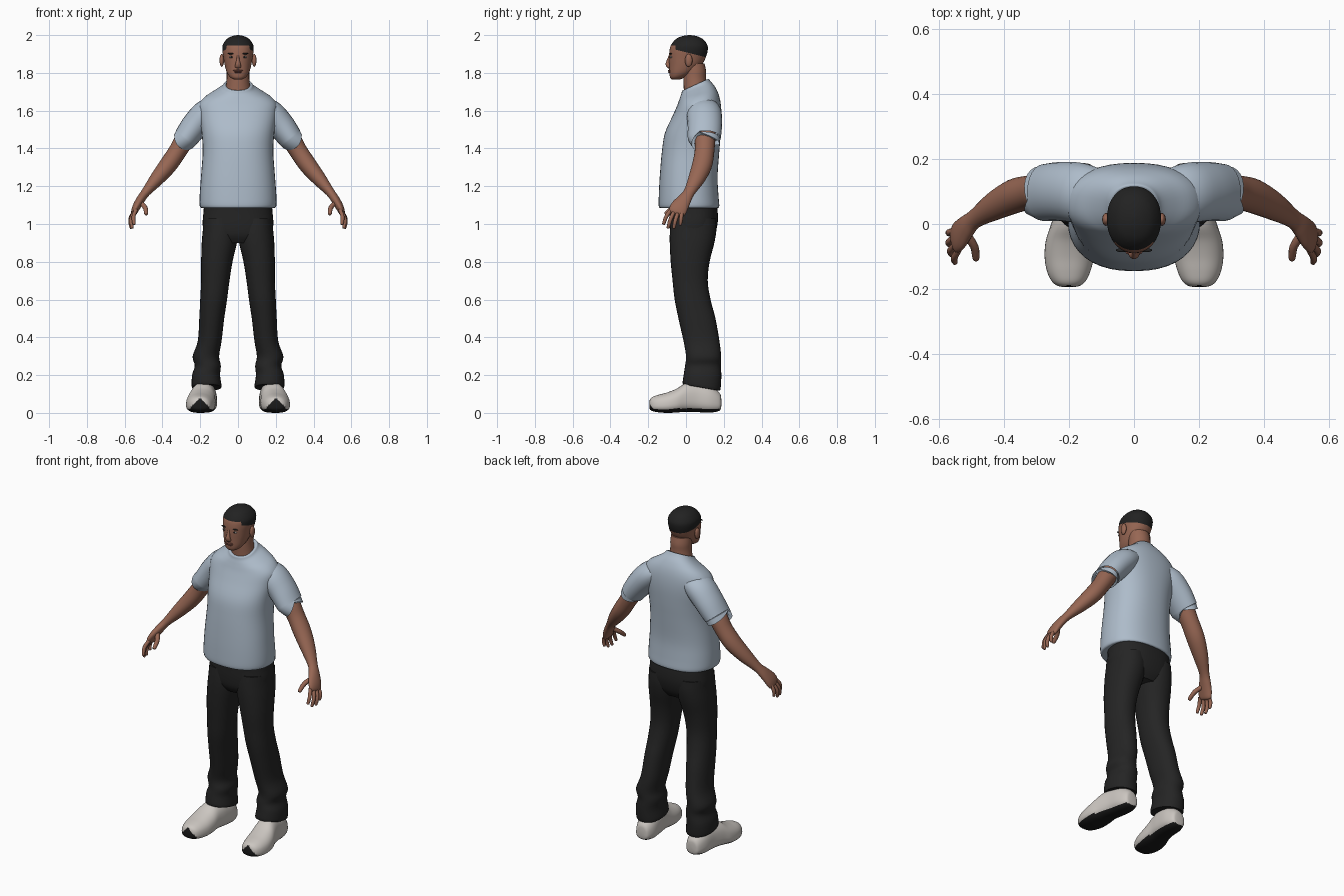
import bpy, bmesh, math
from mathutils import Vector

X, Y, Z = Vector((1, 0, 0)), Vector((0, 1, 0)), Vector((0, 0, 1))


def material(name, rgb):
    m = bpy.data.materials.new(name)
    m.diffuse_color = (*rgb, 1)
    return m


SKIN = material("brown skin", (0.31, 0.135, 0.088))
LIP = material("lip brown", (0.2, 0.075, 0.055))
HAIR = material("black hair", (0.016, 0.016, 0.016))
SHIRT = material("pale blue cloth", (0.42, 0.5, 0.59))
CLOTH = material("charcoal cloth", (0.018, 0.018, 0.018))
SHOE = material("off white", (0.6, 0.565, 0.53))
SOLE = material("black rubber", (0.01, 0.01, 0.01))
EYE = material("eye white", (0.45, 0.4, 0.37))


def smooth_stations(stations, steps):
    """Catmull-Rom interpolation of the station values."""
    out, last = [], len(stations) - 1
    for i in range(last):
        p0, p1 = stations[max(i - 1, 0)], stations[i]
        p2, p3 = stations[i + 1], stations[min(i + 2, last)]
        for k in range(steps):
            t = k / steps
            out.append([0.5 * (2 * b + (c - a) * t + (2 * a - 5 * b + 4 * c - d) * t * t
                               + (3 * b - a - 3 * c + d) * t ** 3)
                        for a, b, c, d in zip(p0, p1, p2, p3)])
    return out + [list(stations[-1])]


def finish(name, bm, mats, mirror=False, rule=None, angle=50):
    bmesh.ops.recalc_face_normals(bm, faces=bm.faces)
    bm.normal_update()
    for f in bm.faces:
        f.smooth = True
        if rule:
            f.material_index = rule(f.calc_center_median(), f.normal)
    me = bpy.data.meshes.new(name)
    bm.to_mesh(me)
    bm.free()
    for m in mats:
        me.materials.append(m)
    me.set_sharp_from_angle(angle=math.radians(angle))
    ob = bpy.data.objects.new(name, me)
    bpy.context.collection.objects.link(ob)
    if mirror:
        mod = ob.modifiers.new("Mirror", 'MIRROR')
        mod.use_mirror_merge = False
    return ob


def loft_mesh(stations, axes=None, n=24, steps=4, power=2.0, taper=0.0):
    """Stations are (x, y, z, radius u, radius v, tilt); without axes the rings follow the path."""
    rows = smooth_stations([(*s, 0)[:6] for s in stations], steps)
    mids = [Vector(r[:3]) for r in rows]
    bm, rings = bmesh.new(), []
    for i, r in enumerate(rows):
        if axes:
            u, v = axes
        else:
            t = (mids[min(i + 1, len(mids) - 1)] - mids[max(i - 1, 0)]).normalized()
            u = (Y - t * t.y).normalized()
            v = t.cross(u)
        ring = []
        for k in range(n):
            a = math.tau * k / n
            c, s = math.cos(a), math.sin(a)
            pu = math.copysign(abs(c) ** (2 / power), c) * r[3] * (1 - taper * s)
            pv = math.copysign(abs(s) ** (2 / power), s) * r[4]
            p = mids[i] + u * pu + v * pv
            p.z += r[5] * (p.y - r[1])
            ring.append(bm.verts.new(p))
        rings.append(ring)
    for a, b in zip(rings, rings[1:]):
        for k in range(n):
            j = (k + 1) % n
            bm.faces.new((a[k], a[j], b[j], b[k]))
    bm.faces.new(rings[0])
    bm.faces.new(rings[-1])
    return bm


def loft(name, stations, mat, mirror=False, **kw):
    return finish(name, loft_mesh(stations, **kw), [mat], mirror)


def blob(name, center, size, mat, mirror=False):
    bm = bmesh.new()
    bmesh.ops.create_uvsphere(bm, u_segments=16, v_segments=10, radius=1)
    for v in bm.verts:
        v.co = Vector([c + s * q for c, s, q in zip(center, size, v.co)])
    return finish(name, bm, [mat], mirror)


# Head, cut along the hairline so the cropped hair has a crisp edge
head = loft_mesh([
    (0, -.055, 1.764, .018, .018), (0, -.046, 1.775, .04, .038), (0, -.026, 1.80, .058, .062),
    (0, -.004, 1.84, .070, .085), (0, .007, 1.88, .077, .097), (0, .014, 1.92, .083, .101),
    (0, .017, 1.95, .080, .095), (0, .018, 1.98, .058, .070), (0, .018, 1.995, .030, .036),
    (0, .018, 2.0, .004, .005)], axes=(X, Y), n=40, power=2.15)
SLOPE = Vector((0, .25, 1))
for co, no in (((0, -.05, 1.922), SLOPE), ((0, 0, 1.945), Z), ((0, -.055, 0), Y)):
    bmesh.ops.bisect_plane(head, geom=head.verts[:] + head.edges[:] + head.faces[:],
                           plane_co=co, plane_no=no)


def hair_rule(c, n):
    above = (c - Vector((0, -.05, 1.922))).dot(SLOPE) > 0
    return int(above and (c.z > 1.945 or c.y > -.055))


finish("head", head, [SKIN, HAIR], rule=hair_rule)
loft("neck", [(0, .055, 1.66, .075, .065), (0, .05, 1.72, .065, .062), (0, .046, 1.77, .06, .06),
              (0, .046, 1.81, .06, .06), (0, .04, 1.85, .058, .058)], SKIN, axes=(X, Y))

# Face details
loft("nose", [(0, -.086, 1.892, .005, .006), (0, -.091, 1.87, .009, .008),
              (0, -.096, 1.848, .012, .014), (0, -.091, 1.832, .010, .017),
              (0, -.088, 1.827, .004, .008)], SKIN, n=14)
blob("ear", (.086, .014, 1.866), (.012, .02, .034), SKIN, True)
blob("eye", (.034, -.0795, 1.884), (.014, .006, .0055), EYE, True)
blob("iris", (.034, -.0835, 1.884), (.0055, .003, .005), HAIR, True)
blob("eyebrow", (.036, -.0805, 1.902), (.02, .006, .004), HAIR, True)
blob("upper_lip", (0, -.087, 1.812), (.026, .009, .005), LIP)
blob("lower_lip", (0, -.086, 1.804), (.022, .009, .005), LIP)

# Shirt body, sloping up to a collar that is higher at the back
loft("shirt_body", [
    (0, .016, 1.085, .185, .148), (0, .016, 1.093, .202, .160), (0, .014, 1.15, .203, .158),
    (0, .014, 1.25, .196, .153), (0, .024, 1.38, .187, .152), (0, .036, 1.48, .192, .148),
    (0, .058, 1.57, .205, .130), (0, .068, 1.63, .207, .116, .05), (0, .068, 1.67, .178, .105, .15),
    (0, .062, 1.70, .128, .092, .28), (0, .054, 1.722, .088, .078, .4),
    (0, .05, 1.737, .074, .07, .45), (0, .05, 1.735, .062, .06, .45)],
    SHIRT, axes=(X, Y), n=40, power=2.3)
loft("sleeve", [
    (.09, .085, 1.625, .075, .045), (.16, .095, 1.59, .092, .074), (.222, .1, 1.528, .091, .073),
    (.272, .097, 1.462, .088, .066), (.279, .097, 1.453, .085, .063), (.276, .097, 1.457, .07, .05)],
    SHIRT, True)

# Arm running into the palm
loft("arm", [
    (.22, .1, 1.53, .06, .05), (.28, .1, 1.45, .055, .052), (.32, .098, 1.385, .052, .048),
    (.37, .085, 1.312, .053, .047), (.43, .055, 1.238, .044, .038), (.488, .017, 1.168, .030, .024),
    (.515, -.008, 1.13, .037, .023), (.538, -.035, 1.09, .047, .021),
    (.550, -.048, 1.062, .044, .016), (.554, -.052, 1.052, .03, .008)], SKIN, True)

# Fingers: knuckle, middle joint, tip
fingers = {
    "index_finger": ((.540, -.080, 1.075), (.553, -.104, 1.04), (.551, -.118, 1.002)),
    "middle_finger": ((.548, -.062, 1.068), (.565, -.082, 1.025), (.561, -.094, .982)),
    "ring_finger": ((.552, -.042, 1.062), (.570, -.056, 1.02), (.566, -.064, .981)),
    "little_finger": ((.552, -.022, 1.064), (.569, -.026, 1.03), (.567, -.03, .998)),
    "thumb": ((.518, -.030, 1.115), (.492, -.068, 1.087), (.486, -.106, 1.055)),
}
for name, (a, b, c) in fingers.items():
    end = Vector(c) + (Vector(c) - Vector(b)).normalized() * .006
    r = .013 if name == "thumb" else .0105
    loft(name, [(*a, r, r), (*b, r, r), (*c, r * .8, r * .8), (*end, .003, .003)],
         SKIN, True, n=10)

# Trousers: hips plus two legs flaring at the hem
loft("trouser_hips", [
    (0, .035, .90, .12, .09), (0, .036, .94, .175, .115), (0, .040, 1.0, .187, .127),
    (0, .040, 1.06, .183, .128), (0, .035, 1.12, .178, .125)], CLOTH, axes=(X, Y), n=36, power=2.4)
loft("trouser_leg", [
    (.166, .082, .135, .068, .090, -.17), (.166, .082, .14, .079, .100, -.17),
    (.169, .088, .20, .074, .099, -.1), (.160, .090, .25, .069, .095),
    (.170, .093, .30, .070, .093), (.150, .082, .38, .063, .095), (.139, .058, .50, .066, .098),
    (.129, .035, .60, .071, .095), (.120, .022, .70, .075, .093), (.112, .022, .80, .083, .103),
    (.099, .032, .90, .093, .118), (.092, .038, .97, .094, .123), (.092, .04, 1.03, .09, .12)],
    CLOTH, True, axes=(X, Y), n=28, power=2.2)

# Shoe with a dark sole that curls up over the toe: (y, centre x, half width, bottom, top)
shoe_rows = [
    (.187, .168, .018, .035, .075), (.178, .168, .040, .012, .105), (.13, .170, .058, .002, .145),
    (.06, .176, .062, .004, .165), (0, .187, .067, .006, .158), (-.05, .195, .075, .002, .128),
    (-.10, .199, .075, 0, .108), (-.145, .201, .066, .003, .096), (-.175, .201, .052, .009, .086),
    (-.189, .201, .036, .016, .074), (-.194, .201, .018, .026, .058)]


def sole_rule(c, n):
    curl = max(0, min(1, (-.125 - c.y) / .06))
    toe = c.z < .08 * curl * (1 - abs(c.x - .201) / .08)
    return int(n.z < -.6 or toe)


shoe = loft_mesh([(cx, y, (b + t) / 2, w, (t - b) / 2) for y, cx, w, b, t in shoe_rows],
                 axes=(X, Z), n=40, steps=5, power=2.5, taper=.16)
finish("shoe", shoe, [SHOE, SOLE], True, sole_rule)
